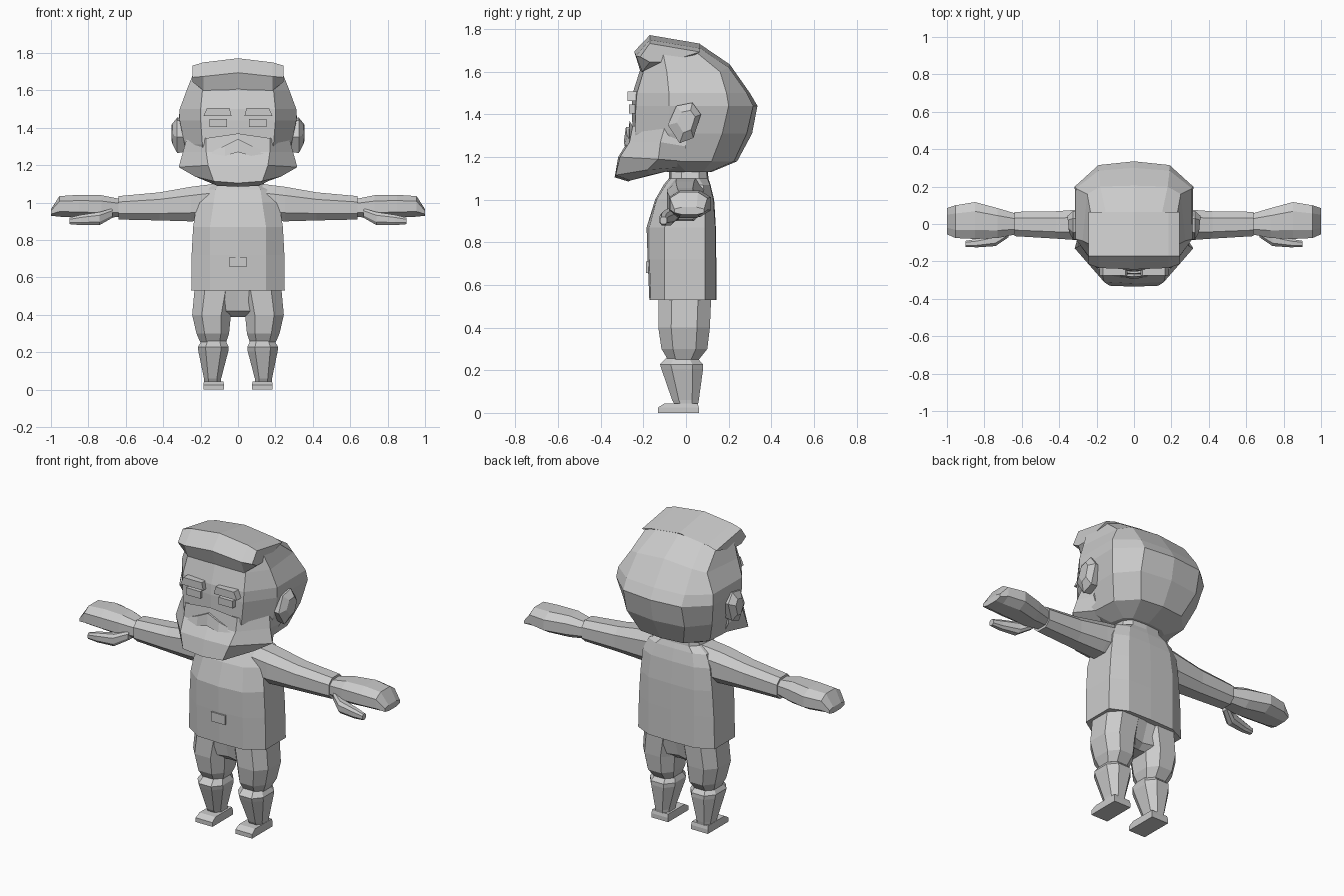
import bpy, bmesh

grey = bpy.data.materials.new("light grey")
grey.diffuse_color = (0.6, 0.6, 0.6, 1)


def loft(name, rings, mirror=False):
    """Skin a stack of equal closed rings, cap both ends, flat shaded."""
    bm = bmesh.new()
    loops = [[bm.verts.new(p) for p in r] for r in rings]
    n = len(loops[0])
    for a, b in zip(loops, loops[1:]):
        for i in range(n):
            bm.faces.new((a[i], a[(i + 1) % n], b[(i + 1) % n], b[i]))
    bm.faces.new(loops[0])
    bm.faces.new(loops[-1])
    bmesh.ops.recalc_face_normals(bm, faces=bm.faces)
    me = bpy.data.meshes.new(name)
    bm.to_mesh(me)
    bm.free()
    me.materials.append(grey)
    ob = bpy.data.objects.new(name, me)
    bpy.context.collection.objects.link(ob)
    if mirror:
        ob.modifiers.new("mirror", 'MIRROR').use_mirror_merge = False
    return ob


def sym(pts, z=None):
    """Ring from right-half points (front centre to back centre)."""
    pts = [(p[0], p[1], p[2] if z is None else z) for p in pts]
    return pts + [(-x, y, h) for x, y, h in reversed(pts) if x > 0]


def octo(a0, a1, b0, b1, k=0.5):
    """Eight-sided outline filling a rectangle."""
    ca, cb, ha, hb = (a0 + a1) / 2, (b0 + b1) / 2, (a1 - a0) / 2, (b1 - b0) / 2
    return [(ca + u * ha, cb + v * hb) for u, v in
            ((1, -k), (1, k), (k, 1), (-k, 1), (-1, k), (-1, -k), (-k, -1), (k, -1))]


def along_x(x, outline):
    return [(x, y, z) for y, z in outline]


def along_z(z, outline):
    return [(x, y, z) for x, y in outline]


def box(name, x0, x1, y0, y1, z0, z1, mirror=False, slant=0):
    rect = lambda y: [(x0, y, z0), (x1, y, z0), (x1 - slant, y, z1), (x0 + slant / 2, y, z1)]
    return loft(name, [rect(y0), rect(y1)], mirror)


# Tunic and neck
loft("tunic", [sym(p, z) for z, p in (
    (0.53, [(0, -.172), (.15, -.165), (.25, -.10), (.25, .09), (.15, .138), (0, .142)]),
    (0.72, [(0, -.18), (.15, -.172), (.248, -.10), (.245, .09), (.15, .138), (0, .142)]),
    (0.87, [(0, -.185), (.15, -.172), (.24, -.10), (.235, .09), (.15, .138), (0, .14)]),
    (1.00, [(0, -.145), (.13, -.138), (.22, -.08), (.22, .09), (.14, .128), (0, .132)]),
    (1.07, [(0, -.105), (.12, -.095), (.19, -.05), (.19, .08), (.12, .112), (0, .115)]),
    (1.10, [(0, -.08), (.10, -.07), (.14, -.02), (.13, .06), (.09, .10), (0, .105)]),
    (1.19, [(0, -.08), (.08, -.07), (.11, -.02), (.11, .06), (.08, .09), (0, .10)]))])
box("belt_buckle", -.045, .045, -.187, -.165, .655, .71)

# Arms, hands and thumbs
loft("arm", [along_x(x, octo(*o)) for x, o in (
    (.13, (-.09, .09, .91, 1.10)), (.25, (-.09, .08, .90, 1.085)),
    (.42, (-.078, .068, .905, 1.055)), (.64, (-.065, .065, .91, 1.035)))], True)
loft("hand", [along_x(x, octo(*o)) for x, o in (
    (.63, (-.055, .055, .925, 1.02)), (.73, (-.075, .085, .915, 1.04)),
    (.85, (-.08, .117, .92, 1.042)), (.955, (-.075, .10, .925, 1.035)),
    (1.0, (-.055, .085, .93, .965)))], True)
loft("thumb", [along_x(x, octo(*o)) for x, o in (
    (.67, (-.07, -.02, .92, .97)), (.74, (-.118, -.055, .88, .95)),
    (.84, (-.125, -.08, .88, .935)), (.90, (-.122, -.09, .885, .92)))], True)

# Trousers
loft("hips", [sym(p, z) for z, p in (
    (0.39, [(0, -.06), (.10, -.07), (.12, 0), (.10, .05), (0, .04)]),
    (0.42, [(0, -.09), (.13, -.12), (.22, 0), (.13, .105), (0, .07)]),
    (0.56, [(0, -.13), (.14, -.128), (.225, 0), (.14, .115), (0, .12)]))])
loft("trouser_leg", [along_z(z, octo(*o)) for z, o in (
    (.54, (.01, .232, -.128, .118)), (.40, (.038, .245, -.13, .112)),
    (.30, (.048, .222, -.115, .10)), (.25, (.065, .20, -.085, .06)))], True)

# Boots and shoes
loft("boot", [along_z(z, octo(*o)) for z, o in (
    (.26, (.065, .195, -.09, .05)), (.228, (.05, .215, -.122, .08)),
    (.205, (.052, .212, -.115, .08)), (.06, (.09, .182, -.065, .06)),
    (.035, (.09, .18, -.05, .055)))], True)
loft("shoe", [[(x0, y0, z), (x1, y0, z), (x1, y1, z), (x0, y1, z)] for z, x0, x1, y0, y1 in (
    (0, .075, .185, -.132, .06), (.025, .075, .185, -.132, .06),
    (.045, .078, .182, -.10, .055))], True)

# Head with swept-back hair
loft("head", [sym(p, z) if z else sym(p) for z, p in (
    (1.13, [(0, -.09), (.11, -.09), (.16, 0), (.14, .08), (.10, .11), (0, .12)]),
    (1.18, [(0, -.18), (.18, -.18), (.25, -.05), (.24, .12), (.14, .225), (0, .24)]),
    (1.31, [(0, -.25), (.19, -.24), (.285, -.08), (.29, .17), (.19, .285), (0, .31)]),
    (1.44, [(0, -.255), (.20, -.235), (.312, -.08), (.317, .20), (.19, .315), (0, .335)]),
    (1.50, [(0, -.25), (.20, -.23), (.312, -.08), (.31, .19), (.19, .285), (0, .30)]),
    (None, [(0, -.215, 1.61), (.19, -.20, 1.60), (.275, -.09, 1.60),
            (.25, .16, 1.60), (.18, .20, 1.62), (0, .205, 1.635)]),
    (None, [(0, -.16, 1.74), (.17, -.16, 1.72), (.235, -.11, 1.70),
            (.23, .05, 1.69), (.15, .06, 1.715), (0, .065, 1.73)]))])

# Front hair sweep, lofted across the forehead
sweep = lambda x, top, tip, tz, low, lz: along_x(
    x, [(.065, top - .04), (-.17, top), (tip, tz), (low, lz), (-.09, lz)])
side, mid = (1.733, -.215, 1.67, -.17, 1.645), (1.75, -.235, 1.675, -.205, 1.60)
loft("hair_sweep", [sweep(-.243, *side), sweep(-.185, *mid),
                    sweep(0, 1.772, -.243, 1.695, -.215, 1.605),
                    sweep(.185, *mid), sweep(.243, *side)])

# Beard and moustache
loft("beard", [sym(p) for p in (
    [(0, -.265, 1.37), (.17, -.25, 1.345), (.275, -.10, 1.34), (.27, .0, 1.33), (0, .0, 1.33)],
    [(0, -.275, 1.27), (.17, -.265, 1.27), (.295, -.12, 1.27), (.28, .0, 1.25), (0, .0, 1.25)],
    [(0, -.318, 1.20), (.16, -.31, 1.20), (.317, -.13, 1.19), (.24, -.01, 1.18), (0, -.01, 1.18)],
    [(0, -.335, 1.105), (.13, -.33, 1.115), (.23, -.18, 1.14), (.19, -.05, 1.15), (0, -.05, 1.15)],
    [(0, -.27, 1.085), (.11, -.26, 1.09), (.16, -.17, 1.115), (.12, -.06, 1.14), (0, -.06, 1.14)])])
lip = lambda x, y, z0, z1: along_x(x, [(-.22, z0), (y, z0), (y + .01, z1), (-.22, z1)])
loft("moustache", [lip(-.14, -.272, 1.262, 1.275), lip(-.07, -.287, 1.25, 1.305),
                   lip(0, -.292, 1.27, 1.34),
                   lip(.07, -.287, 1.25, 1.305), lip(.14, -.272, 1.262, 1.275)])

# Eyes and brows
box("eye", .06, .152, -.267, -.235, 1.405, 1.447, True)
box("brow", .035, .185, -.275, -.225, 1.463, 1.507, True, .02)

# Ears
ear = [(-.045, 1.44), (.03, 1.455), (.07, 1.40), (.035, 1.29), (-.03, 1.265), (-.085, 1.35)]
shrink = lambda k: [(.01 + (y - .01) * k, 1.375 + (z - 1.375) * k) for y, z in ear]
loft("ear", [along_x(.26, shrink(.9)), along_x(.325, ear),
             [(.35 + .1 * (y + .02), y, z) for y, z in shrink(.55)]], True)
